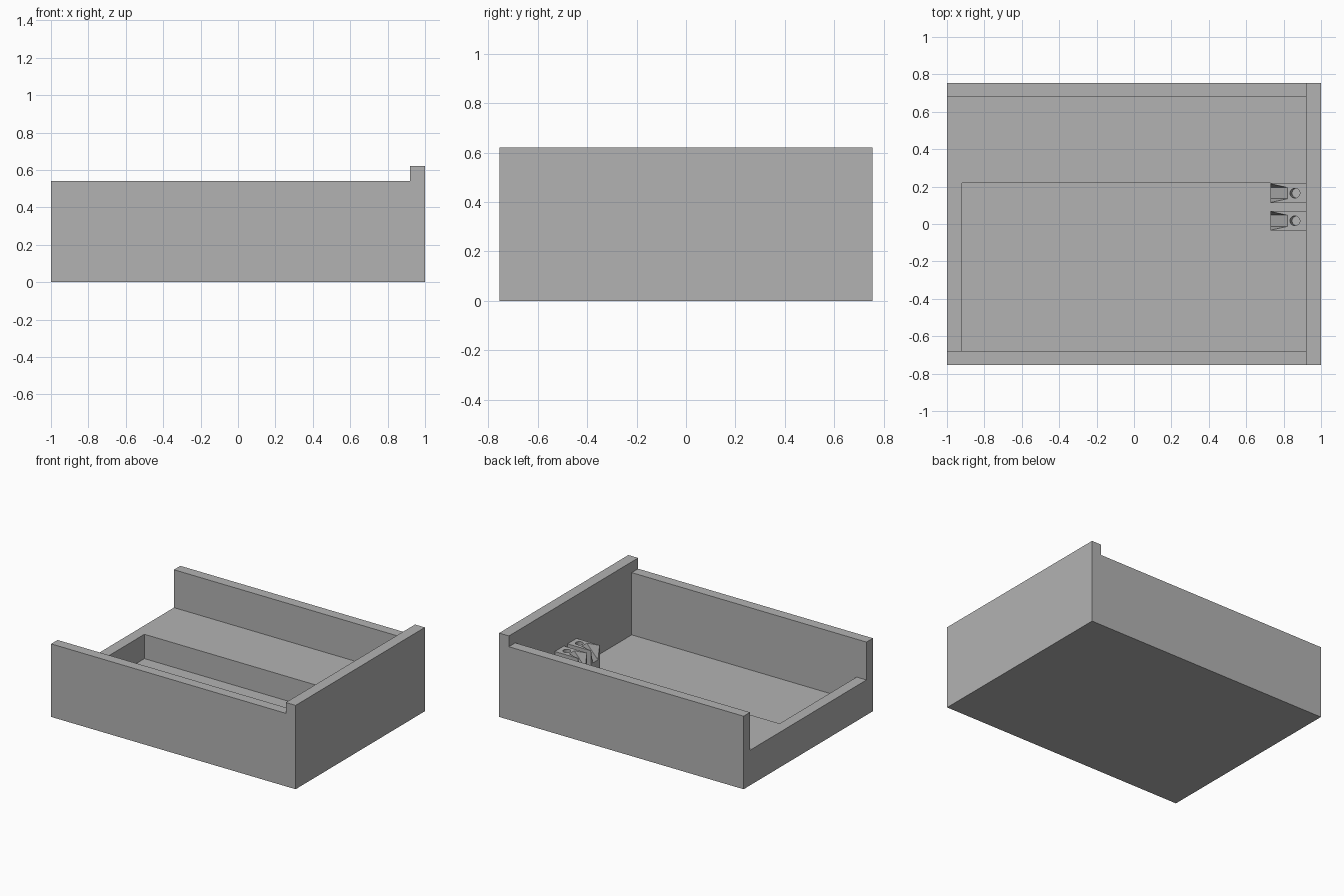
import bpy, bmesh, math
from mathutils import Matrix, Vector

default = bpy.data.objects.get("Cube")
if default:
    bpy.data.objects.remove(default, do_unlink=True)

grey = bpy.data.materials.new("plain grey")
grey.use_nodes = True
colour = (0.45, 0.45, 0.45, 1)
grey.diffuse_color = colour
grey.node_tree.nodes["Principled BSDF"].inputs["Base Color"].default_value = colour


def make(name, bm):
    bmesh.ops.recalc_face_normals(bm, faces=bm.faces)
    mesh = bpy.data.meshes.new(name)
    bm.to_mesh(mesh)
    bm.free()
    mesh.materials.append(grey)
    obj = bpy.data.objects.new(name, mesh)
    bpy.context.collection.objects.link(obj)
    return obj


def box(name, low, high):
    low, high = Vector(low), Vector(high)
    bm = bmesh.new()
    bmesh.ops.create_cube(bm, size=1, matrix=Matrix.Translation((low + high) / 2)
                          @ Matrix.Diagonal((*(high - low), 1)))
    return make(name, bm)


def hull(name, points):
    bm = bmesh.new()
    for p in points:
        bm.verts.new(p)
    bmesh.ops.convex_hull(bm, input=bm.verts)
    return make(name, bm)


def cut(obj, cutter):
    cutter.hide_render = True
    mod = obj.modifiers.new("cut", "BOOLEAN")
    mod.operation, mod.solver, mod.object = "DIFFERENCE", "EXACT", cutter
    bpy.context.view_layer.objects.active = obj
    bpy.ops.object.modifier_apply(modifier=mod.name)
    bpy.data.objects.remove(cutter, do_unlink=True)


# Tray: stepped side profile extruded across the depth
DEPTH, INNER, END = 0.755, 0.68, 0.92
profile = [(-1, 0), (1, 0), (1, 0.62), (END, 0.62), (END, 0.54), (-1, 0.54)]
bm = bmesh.new()
face = bm.faces.new([bm.verts.new((x, -DEPTH, z)) for x, z in profile])
extruded = bmesh.ops.extrude_face_region(bm, geom=[face])["geom"]
bmesh.ops.translate(bm, vec=(0, 2 * DEPTH, 0),
                    verts=[v for v in extruded if isinstance(v, bmesh.types.BMVert)])
tray = make("tray", bm)

# Open-ended channel above the shelf, then the deep compartment
cut(tray, box("channel_cutter", (-1.2, -INNER, 0.26), (END, INNER, 1)))
cut(tray, box("compartment_cutter", (-END, -INNER, 0.08), (END, 0.22, 1)))

# Connector blocks with a ramped wire entry and a tilted screw hole
TOP, FRONT = 0.30, 0.73
for name, y in (("front_connector", 0.017), ("back_connector", 0.165)):
    block = box(name, (FRONT, y - 0.053, 0.08), (END, y + 0.053, TOP))
    ramp = []
    for s in (-1, 1):
        ramp += [(0.82, y + s * 0.03, TOP), (FRONT, y + s * 0.05, TOP),
                 (FRONT, y + s * 0.03, 0.20)]
    # Extend the ramp cutter slightly past the block's faces
    ramp += [(p[0] - 0.01, p[1], p[2]) for p in ramp if p[0] == FRONT]
    ramp += [(p[0], p[1], p[2] + 0.01) for p in ramp]
    cut(block, hull("ramp_cutter", ramp))
    bm = bmesh.new()
    bmesh.ops.create_cone(bm, cap_ends=True, segments=24, radius1=0.026,
                          radius2=0.026, depth=0.08,
                          matrix=Matrix.Translation((0.86, y, TOP))
                          @ Matrix.Rotation(math.radians(-15), 4, "Y"))
    cut(block, make("screw_cutter", bm))
